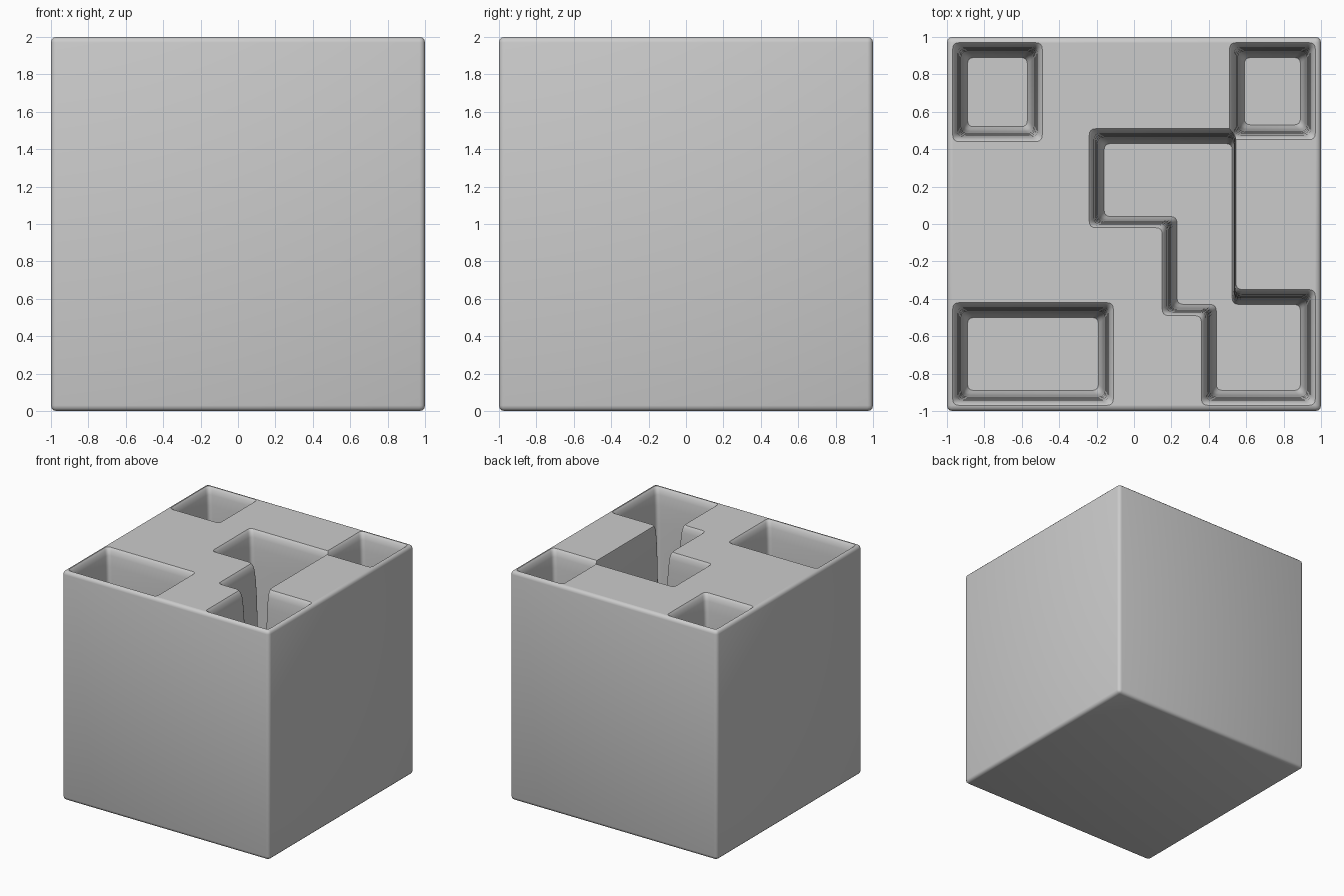
import bpy, bmesh
from mathutils import Vector

if "Cube" in bpy.data.objects:
    bpy.data.objects.remove(bpy.data.objects["Cube"])

# wall profile: (fraction of inset, height) from above the rim down to the floor
PROFILE = [(-0.1, 2.01), (0.06, 1.995), (0.2, 1.98), (0.32, 1.94), (0.42, 1.85),
           (0.5, 1.7), (0.57, 1.45), (0.64, 1.0), (0.7, 0.72), (0.8, 0.64), (1.0, 0.6)]
SEG = 4
R = 0.035


def ring(points, insets, frac):
    """Inset a right-angled outline edge by edge and round its corners."""
    n = len(points)
    pts = [Vector(p) for p in points]
    dirs = [(pts[(i + 1) % n] - pts[i]).normalized() for i in range(n)]
    nor = [Vector((-d.y, d.x)) for d in dirs]
    out = []
    for i in range(n):
        p = pts[i] + (nor[i - 1] * insets[i - 1] + nor[i] * insets[i]) * frac
        a, b = p - dirs[i - 1] * R, p + dirs[i] * R
        for k in range(SEG + 1):
            t = k / SEG
            out.append(a * (1 - t) ** 2 + p * 2 * t * (1 - t) + b * t * t)
    return out


def pocket(name, points, insets=None):
    insets = insets or [0.08] * len(points)
    bm = bmesh.new()
    rings = [[bm.verts.new((p.x, p.y, z)) for p in ring(points, insets, f)]
             for f, z in PROFILE]
    m = len(rings[0])
    for a, b in zip(rings, rings[1:]):
        for i in range(m):
            j = (i + 1) % m
            bm.faces.new((a[i], b[i], b[j], a[j]))
    bm.faces.new(rings[0])
    bm.faces.new(rings[-1][::-1])
    bmesh.ops.recalc_face_normals(bm, faces=bm.faces[:])
    me = bpy.data.meshes.new(name)
    bm.to_mesh(me)
    bm.free()
    ob = bpy.data.objects.new(name, me)
    bpy.context.collection.objects.link(ob)
    ob.hide_render = True
    return ob


def rect(x0, x1, y0, y1):
    return [(x0, y0), (x1, y0), (x1, y1), (x0, y1)]


# solid block with softened edges
bpy.ops.mesh.primitive_cube_add(size=2, location=(0, 0, 1))
block = bpy.context.object
block.name = "block"
bev = block.modifiers.new("edge_round", 'BEVEL')
bev.width = 0.03
bev.segments = 3

# corner pockets and the long stepped pocket
cutters = [
    pocket("back_left_pocket", rect(-0.97, -0.49, 0.44, 0.97)),
    pocket("back_right_pocket", rect(0.51, 0.97, 0.45, 0.97)),
    pocket("front_left_pocket", rect(-0.97, -0.11, -0.97, -0.42)),
    pocket("stepped_pocket",
           [(-0.24, 0.51), (-0.24, -0.02), (0.15, -0.02), (0.15, -0.49), (0.36, -0.49),
            (0.36, -0.97), (0.97, -0.97), (0.97, -0.35), (0.545, -0.35), (0.545, 0.51)],
           [0.08, 0.06, 0.08, 0.06, 0.08, 0.08, 0.08, 0.08, 0.02, 0.08]),
]
for c in cutters:
    m = block.modifiers.new(c.name, 'BOOLEAN')
    m.operation = 'DIFFERENCE'
    m.solver = 'EXACT'
    m.object = c

bpy.ops.object.select_all(action='DESELECT')
block.select_set(True)
bpy.context.view_layer.objects.active = block
for m in list(block.modifiers):
    bpy.ops.object.modifier_apply(modifier=m.name)
for c in cutters:
    bpy.data.objects.remove(c)
bpy.ops.object.shade_smooth_by_angle(angle=0.7)
